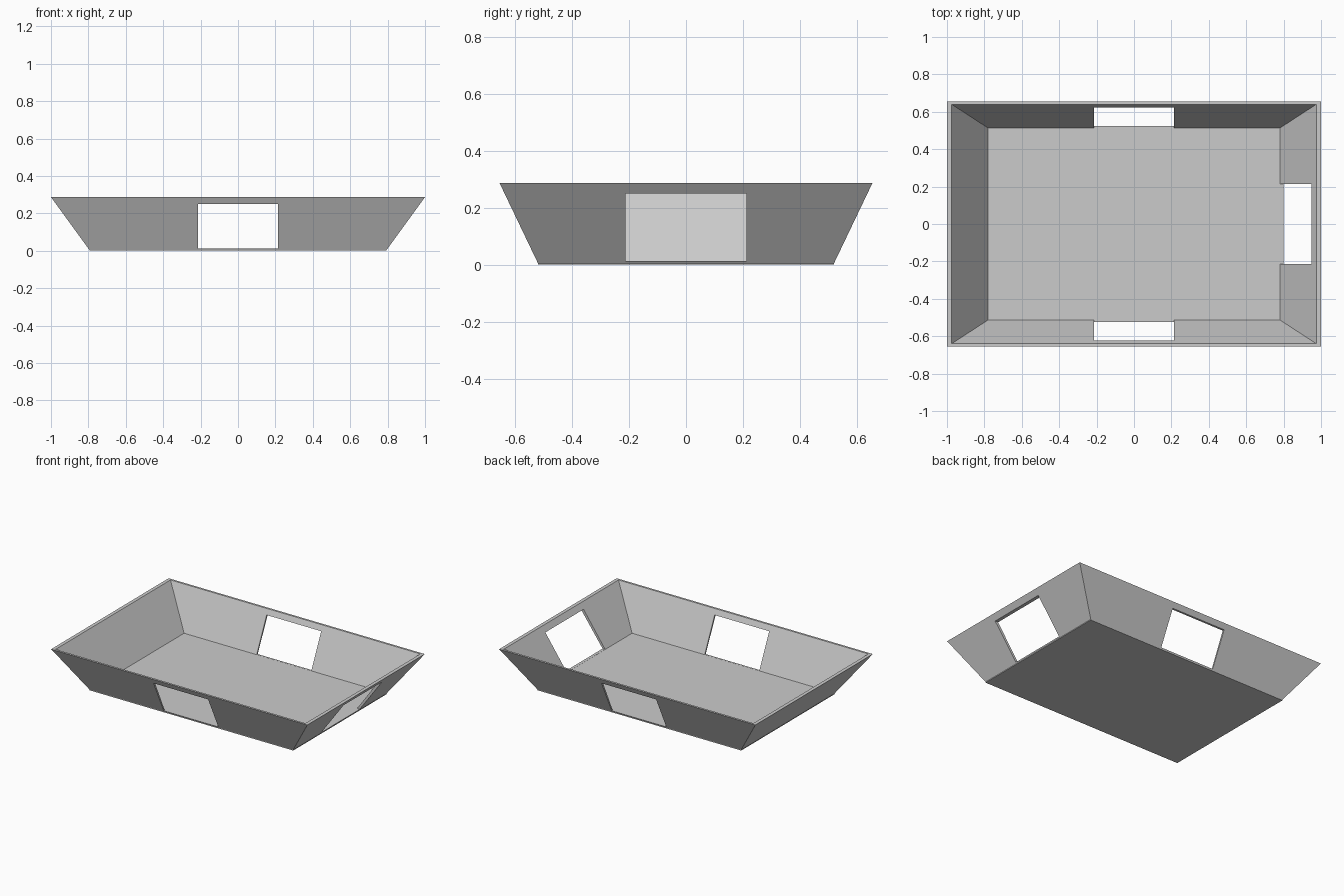
import bpy
import bmesh

cube = bpy.data.objects.get("Cube")
if cube:
    bpy.data.objects.remove(cube, do_unlink=True)

grey = bpy.data.materials.new("plain grey")
grey.use_nodes = True
grey.diffuse_color = (0.6, 0.6, 0.6, 1)
grey.node_tree.nodes["Principled BSDF"].inputs["Base Color"].default_value = (0.6, 0.6, 0.6, 1)


def add_object(name, bm):
    bmesh.ops.recalc_face_normals(bm, faces=bm.faces)
    mesh = bpy.data.meshes.new(name)
    bm.to_mesh(mesh)
    bm.free()
    mesh.materials.append(grey)
    obj = bpy.data.objects.new(name, mesh)
    bpy.context.collection.objects.link(obj)
    return obj


def lofted_rings(name, rings):
    """Closed solid through rectangles given as (half x, half y, z)."""
    bm = bmesh.new()
    loops = [[bm.verts.new((sx * hx, sy * hy, z))
              for sx, sy in ((-1, -1), (1, -1), (1, 1), (-1, 1))]
             for hx, hy, z in rings]
    for a, b in zip(loops, loops[1:]):
        for i in range(4):
            j = (i + 1) % 4
            bm.faces.new((a[i], a[j], b[j], b[i]))
    bm.faces.new(loops[0])
    bm.faces.new(loops[-1])
    return add_object(name, bm)


def box_cutter(name, x0, x1, y0, y1, z0, z1):
    bm = bmesh.new()
    bmesh.ops.create_cube(bm, size=1)
    for v in bm.verts:
        v.co.x = x1 if v.co.x > 0 else x0
        v.co.y = y1 if v.co.y > 0 else y0
        v.co.z = z1 if v.co.z > 0 else z0
    cutter = add_object(name, bm)
    cutter.hide_render = True
    cutter.hide_viewport = True
    cutter.display_type = 'WIRE'
    return cutter


# Flared tray: underside, outer walls, rim, inner walls, floor
tray = lofted_rings("flared_tray", [
    (0.795, 0.52, 0), (0.795, 0.52, 0.005), (1.0, 0.655, 0.287),
    (0.975, 0.64, 0.287), (0.78, 0.513, 0.012)])

# Doorways in the front, back and left walls
HALF, SILL, HEAD = 0.213, 0.0125, 0.25
cutters = [
    box_cutter("front_back_doorway_cutter", -HALF, HALF, -1, 1, SILL, HEAD),
    box_cutter("left_doorway_cutter", 0.5, 1.2, -HALF, HALF, SILL, HEAD),
]
for cutter in cutters:
    cut = tray.modifiers.new(cutter.name, 'BOOLEAN')
    cut.operation = 'DIFFERENCE'
    cut.solver = 'EXACT'
    cut.object = cutter
